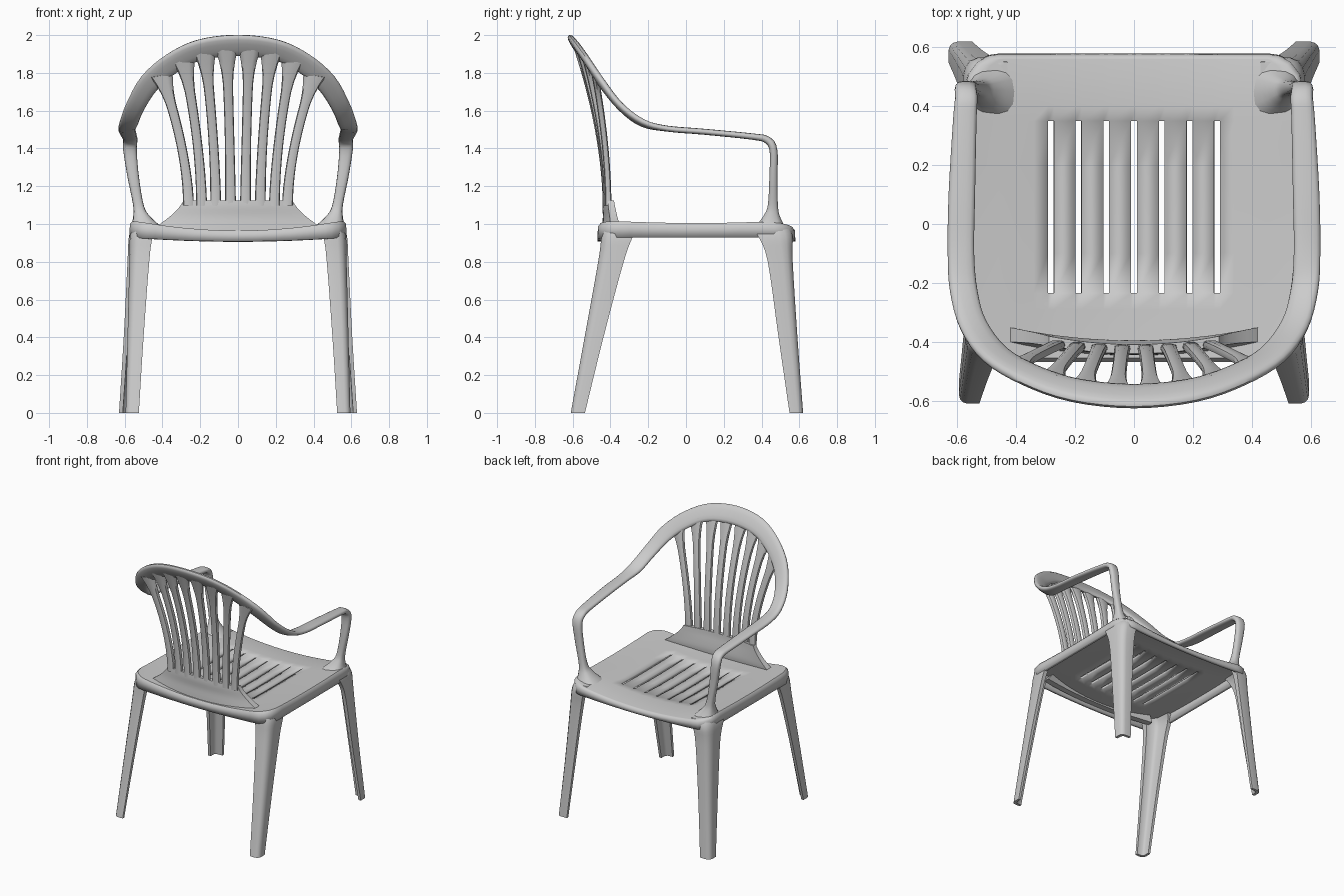
import bpy, bmesh, math
from mathutils import Vector

cube = bpy.data.objects.get("Cube")
if cube:
    bpy.data.objects.remove(cube, do_unlink=True)

plastic = bpy.data.materials.new("light grey plastic")
plastic.use_nodes = True
GREY = (0.6, 0.6, 0.6, 1)
plastic.diffuse_color = GREY
plastic.node_tree.nodes["Principled BSDF"].inputs["Base Color"].default_value = GREY


def finish(name, bm, angle=45):
    mesh = bpy.data.meshes.new(name)
    bm.to_mesh(mesh)
    bm.free()
    mesh.materials.append(plastic)
    obj = bpy.data.objects.new(name, mesh)
    bpy.context.collection.objects.link(obj)
    bpy.ops.object.select_all(action="DESELECT")
    obj.select_set(True)
    bpy.context.view_layer.objects.active = obj
    bpy.ops.object.shade_smooth_by_angle(angle=math.radians(angle))
    return obj


def smooth(rows, steps):
    """Catmull-Rom interpolation of rows of numbers."""
    ext = [rows[0]] + list(rows) + [rows[-1]]
    out = []
    for p, q, r, s in zip(ext, ext[1:], ext[2:], ext[3:]):
        for k in range(steps):
            t = k / steps
            out.append([b + t / 2 * (c - a + t * (2*a - 5*b + 4*c - d + t * (3*b - a - 3*c + d)))
                        for a, b, c, d in zip(p, q, r, s)])
    return out + [list(rows[-1])]


def loft(name, frames, section, angle=45):
    """Skin a section (a, b) through frames (origin, a axis, b axis)."""
    bm = bmesh.new()
    rings = [[bm.verts.new(o + u * a + v * b) for a, b in section] for o, u, v in frames]
    n = len(section)
    for lo, hi in zip(rings, rings[1:]):
        for i in range(n):
            j = (i + 1) % n
            bm.faces.new((lo[i], lo[j], hi[j], hi[i]))
    bm.faces.new(rings[0])
    bm.faces.new(rings[-1])
    bmesh.ops.recalc_face_normals(bm, faces=bm.faces)
    return finish(name, bm, angle)


def rounded(n=14, power=0.75):
    pts = []
    for i in range(n):
        c, s = math.cos(math.tau * i / n), math.sin(math.tau * i / n)
        pts.append((math.copysign(abs(c) ** power, c), math.copysign(abs(s) ** power, s)))
    return pts


# Seat: dished sheet with slots and a turned-down skirt
MID, HALF_Y, HALF_X, CORNER = 0.055, 0.51, 0.56, 0.11
SLOTS = [0.094 * i for i in range(-3, 4)]
SLOT_BACK, SLOT_FRONT = -0.235, 0.35


def seat_point(x, y):
    over = max(0, abs(y - MID) - (HALF_Y - CORNER)) / CORNER
    half = HALF_X - CORNER * (1 - math.sqrt(max(0, 1 - over * over)))
    if abs(x) > 0.3:
        x = math.copysign(0.3 + (abs(x) - 0.3) * (half - 0.3) / (HALF_X - 0.3), x)
    e = abs(y - MID) / HALF_Y
    z = 0.965 + 0.04 * (x / HALF_X) ** 2 + 0.015 * e * e * (x / HALF_X) ** 2
    if y > SLOT_FRONT:
        z -= 0.02 * ((y - SLOT_FRONT) / 0.215) ** 2
    z -= 0.015 * max(0, 1 - (x / 0.4) ** 2) * max(0, 1 - e * e)
    return Vector((x, y, z))


def build_seat():
    xs = sorted([s + d for s in SLOTS for d in (-0.01, 0.01)]
                + [k * x for k in (-1, 1) for x in (0.34, 0.4, 0.46, 0.52, HALF_X)])
    ys = [-0.455, -0.45, -0.43, -0.4, -0.345, -0.29, SLOT_BACK, -0.1, 0.05, 0.2,
          SLOT_FRONT, 0.4, 0.455, 0.5, 0.54, 0.56, 0.565]
    bm = bmesh.new()
    grid = [[bm.verts.new(seat_point(x, y)) for x in xs] for y in ys]
    for j in range(len(ys) - 1):
        for i in range(len(xs) - 1):
            cx, cy = (xs[i] + xs[i + 1]) / 2, (ys[j] + ys[j + 1]) / 2
            if SLOT_BACK < cy < SLOT_FRONT and any(abs(cx - s) < 0.005 for s in SLOTS):
                continue
            bm.faces.new((grid[j][i], grid[j][i + 1], grid[j + 1][i + 1], grid[j + 1][i]))
    rim = set(grid[0] + grid[-1] + [r[0] for r in grid] + [r[-1] for r in grid])
    edges = [e for e in bm.edges if e.is_boundary and all(v in rim for v in e.verts)]
    for step, grow in enumerate((1.022, 1.005)):
        new = bmesh.ops.extrude_edge_only(bm, edges=edges)["geom"]
        edges = [g for g in new if isinstance(g, bmesh.types.BMEdge)]
        for v in [g for g in new if isinstance(g, bmesh.types.BMVert)]:
            v.co.x *= grow
            v.co.y = MID + (v.co.y - MID) * grow
            bottom = 0.908 + 0.02 * (v.co.x / HALF_X) ** 2
            v.co.z = v.co.z - 0.014 if step == 0 else bottom
    bmesh.ops.recalc_face_normals(bm, faces=bm.faces)
    top = max(bm.faces, key=lambda f: abs(f.normal.z))
    if top.normal.z < 0:
        bmesh.ops.reverse_faces(bm, faces=bm.faces)
    seat = finish("seat", bm, 50)
    shell = seat.modifiers.new("thickness", "SOLIDIFY")
    shell.thickness = 0.022
    shell.offset = -1


build_seat()

# Top rail and arms: one band; x, y, z, half-width vector, half thickness
band = [
    (0, -.585, 1.945, 0, -.035, .055, .02),
    (.2, -.565, 1.922, .013, -.033, .052, .02),
    (.35, -.515, 1.85, .03, -.025, .046, .02),
    (.47, -.445, 1.745, .042, -.015, .035, .02),
    (.545, -.345, 1.62, .045, -.01, .02, .019),
    (.578, -.23, 1.535, .047, 0, .01, .018),
    (.588, -.1, 1.505, .045, 0, 0, .016),
    (.585, .1, 1.488, .045, 0, 0, .016),
    (.575, .35, 1.463, .04, 0, 0, .017),
    (.57, .43, 1.445, .038, 0, 0, .02),
    (.572, .463, 1.39, .036, 0, .004, .021),
    (.555, .463, 1.25, .031, 0, .004, .022),
    (.527, .46, 1.1, .029, 0, .004, .027),
    (.51, .455, 1.04, .045, 0, 0, .045),
    (.485, .45, .985, .08, 0, 0, .08),
]
mirrored = [(-r[0], r[1], r[2], -r[3], r[4], r[5], r[6]) for r in band[:0:-1]]
# keep the width axis turning continuously from one arm over the top to the other
path = smooth(mirrored + band, 4)
frames = []
for i, row in enumerate(path):
    a, b = path[max(0, i - 1)], path[min(len(path) - 1, i + 1)]
    tangent = Vector(b[:3]) - Vector(a[:3])
    width = Vector(row[3:6])
    frames.append((Vector(row[:3]), width, tangent.cross(width).normalized() * row[6]))
loft("top_rail_and_arms", frames, rounded())

# Lower back panel, curved in plan and flaring into the seat
steps = [i / 8 for i in range(-8, 9)]
strip = [(a, 0.8 * a * a - 0.45) for a in steps] + [(a, 0.8 * a * a + 0.45) for a in steps[::-1]]
panel = smooth([(.93, .47, -.425, .05), (.985, .43, -.42, .055), (1.04, .36, -.42, .045),
                (1.09, .31, -.425, .04), (1.125, .288, -.425, .035)], 3)
loft("back_panel", [(Vector((0, y, z)), Vector((w, 0, 0)), Vector((0, t, 0)))
                    for z, w, y, t in panel], strip)

# Fanned back ribs: base x, top x, top y, top z
RIBS = [(.04, .06, -.575, 1.925), (.118, .175, -.56, 1.91),
        (.193, .287, -.53, 1.87), (.262, .405, -.482, 1.79)]
for base, tip, tip_y, tip_z in RIBS:
    base_y = -0.425 + 0.2 * base ** 2
    for side, label in ((1, "left"), (-1, "right")):
        frames = []
        for k in range(15):
            s = k / 14
            half = 0.029 - 0.004 * math.sin(math.pi * s) + 0.03 * max(0, s - 0.75) ** 2 / 0.0625
            frames.append((Vector((side * (base + (tip - base) * s ** 1.7),
                                   base_y + (tip_y - base_y) * s ** 1.8,
                                   1.1 + (tip_z - 1.1) * s)),
                           Vector((half, 0, -side * half * 0.5 * s * tip)),
                           Vector((0, 0.017, 0.004))))
        loft(f"back_rib_{label}", frames, rounded(10))

# Legs: tapered angle sections; z, corner x, corner y, width x, width y
ANGLE = [(0, 1), (0, .4), (.06, .2), (.2, .06), (.4, 0), (1, 0),
         (1, .25), (.45, .28), (.28, .45), (.25, 1)]
front_leg = [(.985, .56, .55, .13, .2), (.93, .578, .565, .125, .18), (.8, .585, .565, .11, .132),
             (.4, .605, .59, .09, .1), (0, .63, .62, .08, .072)]
back_leg = [(.985, .555, -.44, .13, .18), (.93, .572, -.448, .12, .165), (.8, .575, -.465, .105, .135),
            (.4, .585, -.537, .085, .1), (0, .595, -.61, .07, .075)]
for name, rows, depth in (("front_leg", front_leg, -1), ("back_leg", back_leg, 1)):
    for side, label in ((1, "left"), (-1, "right")):
        loft(f"{name}_{label}", [(Vector((side * x, y, z)), Vector((-side * wx, 0, 0)),
                                  Vector((0, depth * wy, 0)))
                                 for z, x, y, wx, wy in smooth(rows, 4)], ANGLE, 60)
